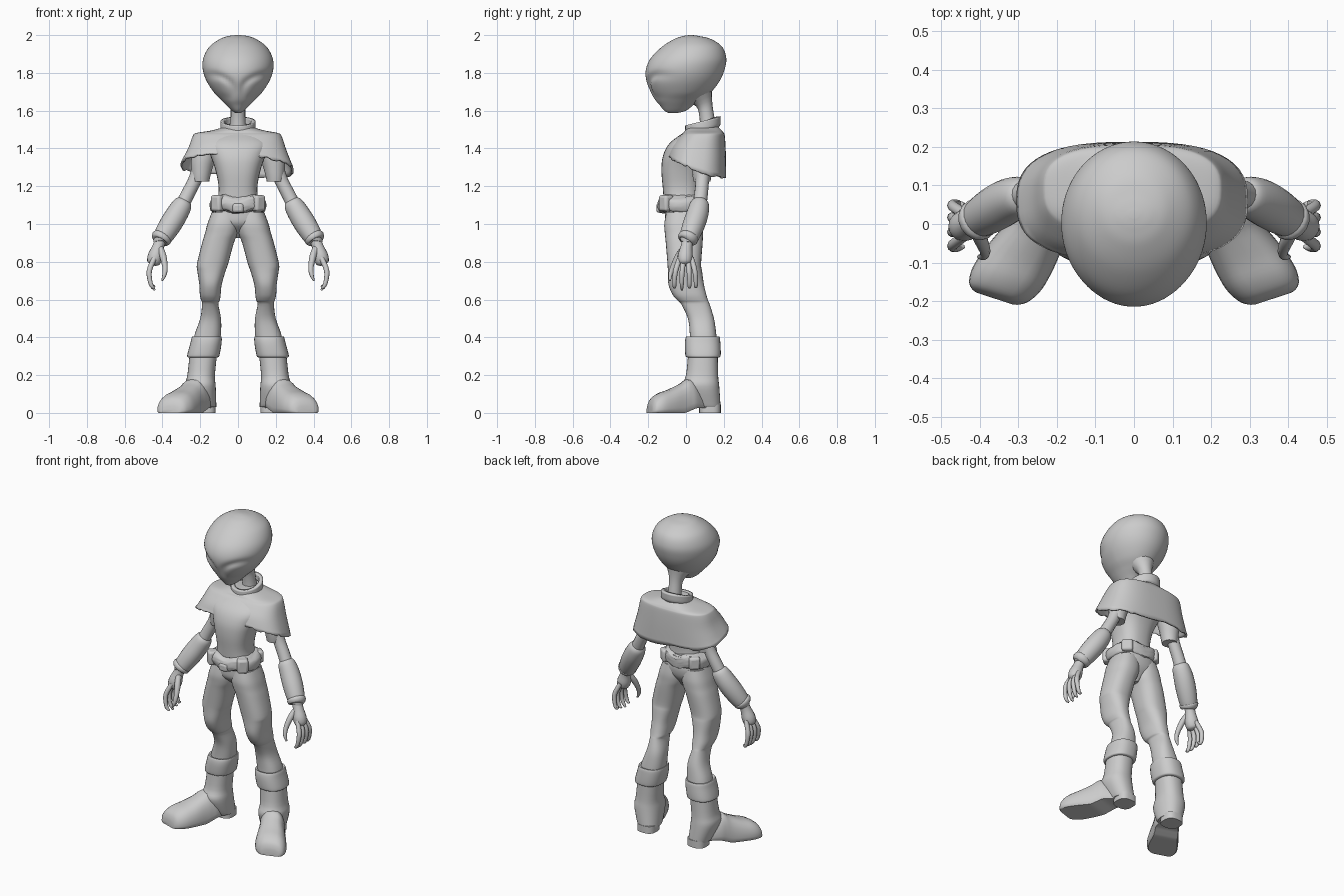
import bpy, bmesh, random
from math import sin, cos, pi, exp, sqrt
from mathutils import Vector

random.seed(4)


def spline(rows, steps):
    """Catmull-Rom interpolation of rows of numbers."""
    out = []
    for i in range(len(rows) - 1):
        p0, p1 = rows[max(i - 1, 0)], rows[i]
        p2, p3 = rows[i + 1], rows[min(i + 2, len(rows) - 1)]
        for s in range(steps):
            t = s / steps
            out.append([0.5 * (2 * b + (c - a) * t + (2 * a - 5 * b + 4 * c - d) * t * t
                               + (3 * b - a - 3 * c + d) * t ** 3)
                        for a, b, c, d in zip(p0, p1, p2, p3)])
    return out + [list(rows[-1])]


def skin(name, rings, mirror=False, caps=True, warp=None, thick=0, angle=45):
    """Bridge a list of vertex rings into one smooth object."""
    bm = bmesh.new()
    vs = [[bm.verts.new(warp(Vector(p)) if warp else p) for p in r] for r in rings]
    n = len(vs[0])
    for a, b in zip(vs, vs[1:]):
        for i in range(n):
            bm.faces.new((a[i], a[(i + 1) % n], b[(i + 1) % n], b[i]))
    if caps:
        bm.faces.new(vs[0])
        bm.faces.new(vs[-1])
    bmesh.ops.recalc_face_normals(bm, faces=bm.faces)
    me = bpy.data.meshes.new(name)
    bm.to_mesh(me)
    bm.free()
    ob = bpy.data.objects.new(name, me)
    bpy.context.collection.objects.link(ob)
    if thick:
        ob.modifiers.new("thickness", 'SOLIDIFY').thickness = thick
    if mirror:
        ob.modifiers.new("mirror", 'MIRROR')
    bpy.ops.object.select_all(action='DESELECT')
    ob.select_set(True)
    bpy.context.view_layer.objects.active = ob
    bpy.ops.object.shade_smooth_by_angle(angle=angle * pi / 180)
    return ob


def loft(name, rows, p=2.0, n=32, steps=4, **kw):
    """Horizontal sections given as (z, x0, x1, y0, y1), superellipse power p."""
    rings = []
    for z, x0, x1, y0, y1 in spline(rows, steps):
        ring = []
        for i in range(n):
            c, s = cos(2 * pi * i / n), sin(2 * pi * i / n)
            c = abs(c) ** (2 / p) * (1 if c > 0 else -1)
            s = abs(s) ** (2 / p) * (1 if s > 0 else -1)
            ring.append(((x0 + x1) / 2 + c * (x1 - x0) / 2, (y0 + y1) / 2 + s * (y1 - y0) / 2, z))
        rings.append(ring)
    return skin(name, rings, **kw)


def tube(name, rows, n=16, steps=4, **kw):
    """Round tube through (x, y, z, radius)."""
    pts = spline(rows, steps)
    rings = []
    for i, (x, y, z, r) in enumerate(pts):
        t = Vector(pts[min(i + 1, len(pts) - 1)][:3]) - Vector(pts[max(i - 1, 0)][:3])
        u = t.cross(Vector((0, 1, 0))).normalized()
        v = t.cross(u).normalized()
        rings.append([Vector((x, y, z)) + r * (u * cos(2 * pi * k / n) + v * sin(2 * pi * k / n))
                      for k in range(n)])
    return skin(name, rings, **kw)


def sym(*rows):
    """Sections centred on x = 0: (z, half width, y0, y1)."""
    return [(z, -w, w, a, b) for z, w, a, b in rows]


# Head with slanted eyes under a shallow brow groove
def eyes(v):
    if v.y < 0:
        dx, dz = abs(v.x) - 0.09, v.z - 1.73
        a, b = dx * 0.85 + dz * 0.53, dz * 0.85 - dx * 0.53
        q = sqrt((a / 0.085) ** 2 + (b / 0.045) ** 2)
        fade = .35 + .65 / (1 + exp(-b * 120))
        v.y += 0.012 * fade * exp(-((q - 1) / 0.38) ** 2) * min(1, abs(v.x) / 0.03)
    return v


loft("head", sym((1.587, .012, -.09, -.05), (1.60, .032, -.115, 0), (1.63, .063, -.14, .04),
                 (1.66, .092, -.165, .085), (1.70, .13, -.187, .135), (1.76, .168, -.21, .18),
                 (1.82, .187, -.212, .205), (1.88, .183, -.185, .213), (1.94, .15, -.125, .19),
                 (1.98, .094, -.06, .13), (1.995, .05, -.015, .07), (2.0, .012, .015, .035)),
     n=72, steps=6, warp=eyes)
tube("neck", [(0, .12, 1.48, .046), (0, .11, 1.57, .039), (0, .095, 1.64, .046), (0, .06, 1.71, .095)])


# Tilted collar
def tilt(v):
    v.z += (v.y - .09) * .25
    return v


loft("collar", sym((1.46, .088, 0, .18), (1.49, .084, .006, .174), (1.503, .093, -.004, .182),
                   (1.545, .092, -.004, .184)), caps=False, thick=.022, warp=tilt)

# Torso
loft("torso", sym((1.08, .12, -.115, .08), (1.18, .102, -.122, .075), (1.28, .118, -.13, .09),
                  (1.36, .145, -.122, .13), (1.43, .17, -.085, .16), (1.49, .11, -.005, .165),
                  (1.52, .07, .02, .16)), p=2.5)


# Short square-shouldered cape, hem sloping down to the back with a ragged edge
def hem(v):
    k = min(1, max(0, (1.47 - v.z) / .15))
    v.z -= k * ((v.y - .05) * .37 + .03 * max(0, v.x) / .3)
    if k == 1:
        v.z += random.uniform(-.008, .008)
    return v


loft("shoulder_cape", [(1.515, -.07, .07, .02, .17), (1.495, -.14, .14, -.005, .19),
                       (1.482, -.22, .21, -.015, .2), (1.465, -.24, .232, -.035, .206),
                       (1.40, -.265, .258, -.075, .211), (1.318, -.305, .295, -.095, .213)],
     p=2.7, n=56, caps=False, thick=.012, warp=hem)


# Lumpy belt with buckle and pouches
def lumps(v):
    v.z += .008 * cos(abs(v.x) * 40 + pi) + random.uniform(-.004, .004)
    v.y += random.uniform(-.003, .003)
    return v


loft("belt", sym((1.062, .11, -.115, .075), (1.072, .14, -.142, .095), (1.105, .15, -.15, .10),
                 (1.135, .142, -.142, .097), (1.148, .105, -.12, .08)), p=2.4, n=40, warp=lumps)


def block(name, loc, size, turn=0, mirror=False):
    bpy.ops.mesh.primitive_cube_add(size=1)
    ob = bpy.context.object
    ob.name = name
    for v in ob.data.vertices:
        x, y, z = (c * s for c, s in zip(v.co, size))
        v.co = (x * cos(turn) - y * sin(turn) + loc[0], x * sin(turn) + y * cos(turn) + loc[1], z + loc[2])
    if mirror:
        ob.modifiers.new("mirror", 'MIRROR')
    b = ob.modifiers.new("bevel", 'BEVEL')
    b.width, b.segments = .014, 3
    bpy.ops.object.shade_smooth_by_angle(angle=.7)


block("buckle", (0, -.142, 1.085), (.06, .03, .05))
block("belt_pouch", (.105, -.105, 1.11), (.065, .06, .085), .7, True)
block("rear_pouch", (.105, .065, 1.11), (.065, .04, .075), -.7, True)

# Hips and baggy trousers gathered below the knee
loft("hips", sym((.925, .012, -.03, .03), (.955, .05, -.06, .05), (1.0, .135, -.105, .08),
                 (1.05, .142, -.112, .09), (1.09, .125, -.11, .085)), p=2.2)
loft("trouser_leg", [(1.06, -.005, .14, -.105, .08), (1.0, -.008, .162, -.115, .09),
                     (.95, .001, .175, -.112, .09), (.9, .022, .19, -.107, .088),
                     (.79, .052, .217, -.098, .08), (.75, .066, .215, -.096, .085),
                     (.68, .086, .205, -.093, .095), (.625, .092, .202, -.07, .108),
                     (.595, .096, .195, -.045, .117), (.575, .104, .19, -.025, .125),
                     (.5, .09, .20, .01, .148), (.42, .09, .228, .02, .16),
                     (.36, .10, .24, .02, .165)], p=2.4, mirror=True)

# Boots: cuff, shaft, angled foot and heel
loft("boot_cuff", [(.395, .105, .225, .02, .155), (.405, .088, .242, .002, .176),
                   (.37, .087, .252, -.006, .182), (.31, .097, .268, -.004, .184),
                   (.295, .105, .266, .003, .178), (.292, .125, .25, .02, .16)],
     p=2.4, mirror=True)
loft("boot_shaft", [(.32, .11, .255, .012, .168), (.2, .122, .268, .0, .17),
                    (.14, .118, .28, -.02, .176), (.05, .115, .25, .02, .182),
                    (.03, .115, .24, .04, .182)], p=2.3, mirror=True)
foot = []
d, side = Vector((.525, -.85, 0)), Vector((.95, .31, 0))
for u, w, h, base in spline([(.06, .05, .10, .025), (.12, .074, .165, .025), (.16, .078, .178, .012),
                             (.20, .082, .155, 0), (.27, .092, .125, 0), (.33, .094, .105, 0),
                             (.37, .082, .08, 0), (.387, .064, .05, 0), (.392, .048, .02, 0)], 4):
    ring = []
    for k in range(24):
        a = 2 * pi * k / 24
        s = sin(a)
        z = base + (h - base) * (.2 + .8 * s if s > 0 else .2 * (1 + max(-1, s * 2.5)))
        ring.append(Vector((.155, .14, max(0, z))) + d * u
                    + side * w * abs(cos(a)) ** .7 * (1 if cos(a) > 0 else -1))
    foot.append(ring)
skin("boot_foot", foot, mirror=True)
loft("boot_heel", [(0, .118, .235, .07, .184), (.045, .118, .235, .07, .184)],
     p=2.8, steps=1, mirror=True)

# Arms with short sleeves and forearm guards
tube("sleeve", [(.15, .09, 1.43, .06), (.185, .09, 1.34, .062), (.195, .085, 1.27, .052),
                (.197, .085, 1.225, .045)], mirror=True)
tube("upper_arm", [(.19, .09, 1.34, .045), (.225, .087, 1.24, .036), (.265, .08, 1.16, .036),
                   (.30, .07, 1.09, .038)], mirror=True)
tube("forearm_guard", [(.28, .077, 1.125, .034), (.292, .073, 1.105, .05), (.325, .06, 1.05, .058),
                       (.365, .037, .985, .058), (.405, .012, .92, .048), (.408, .01, .914, .03)],
     n=24, mirror=True)
tube("guard_rim", [(.395, .017, .94, .045), (.403, .012, .928, .055), (.413, .006, .912, .048),
                   (.415, .004, .908, .03)], mirror=True)

# Hands
tube("palm", [(.405, .012, .93, .029), (.422, .003, .88, .031), (.437, -.004, .83, .04),
              (.448, -.006, .795, .034), (.452, -.006, .782, .014)], mirror=True)
for i, y in enumerate((-.047, -.017, .014, .04)):
    tip = .65 + .012 * abs(i - 1)
    tube("finger", [(.442, y * .7, .82, .014), (.469, y * 1.15, .755, .014),
                    (.466, y * 1.3, .70, .012), (.455, y * 1.3, .67, .010),
                    (.44, y * 1.25, tip, .005)], n=10, mirror=True)
tube("thumb", [(.415, -.005, .88, .017), (.397, -.04, .83, .018), (.386, -.07, .77, .014),
               (.39, -.083, .73, .011), (.402, -.085, .70, .005)], n=10, mirror=True)
